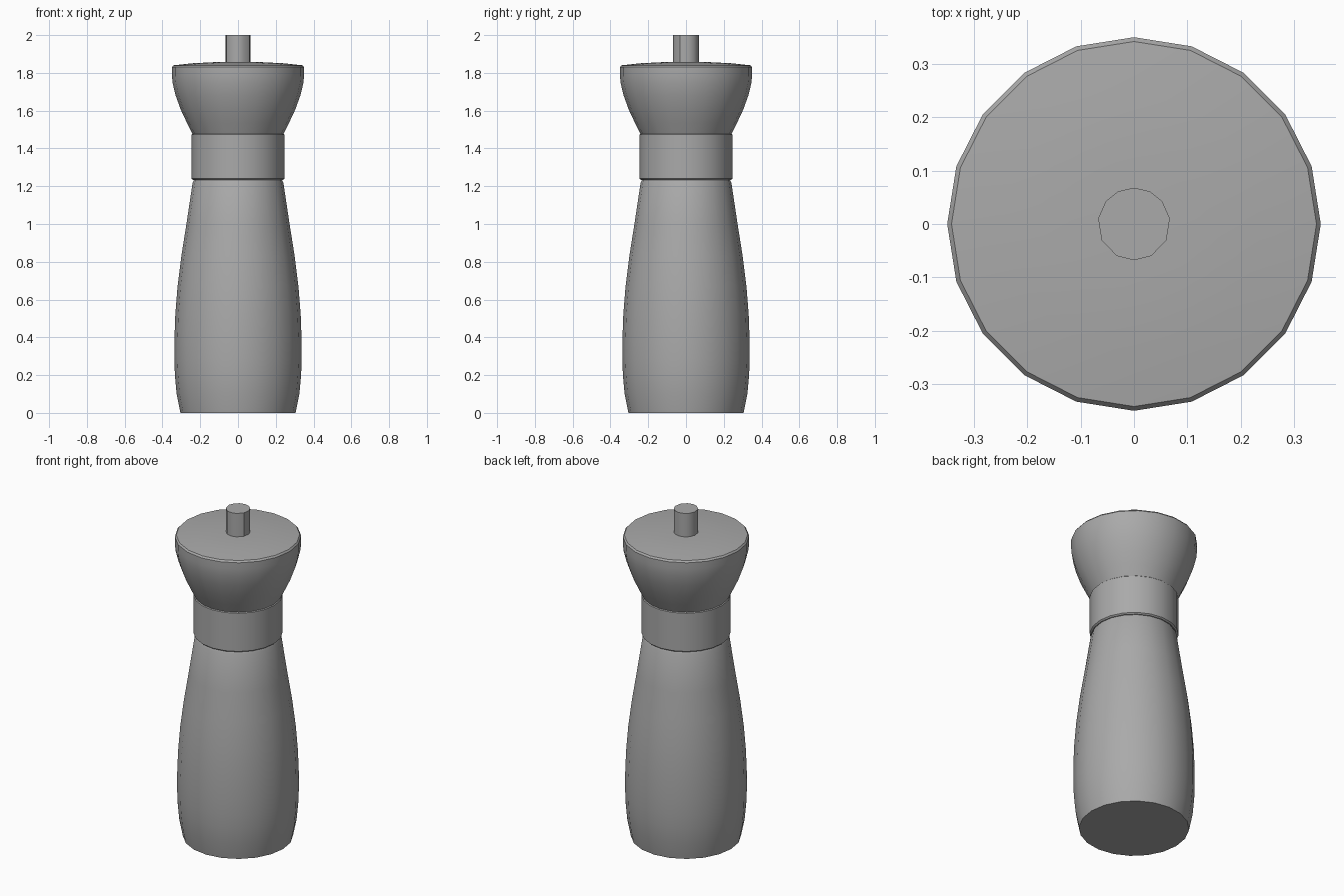
import bpy
import bmesh
from math import cos, sin, radians, pi

cube = bpy.data.objects.get("Cube")
if cube:
    bpy.data.objects.remove(cube, do_unlink=True)

grey = bpy.data.materials.new("plain grey")
grey.use_nodes = True
colour = (0.4, 0.4, 0.4, 1)
grey.diffuse_color = colour
grey.node_tree.nodes["Principled BSDF"].inputs["Base Color"].default_value = colour

ROUND = [2 * pi * i / 20 for i in range(20)]


def turned(name, profile, angles=ROUND):
    """Turn a (radius, height) profile around z and cap both ends."""
    bm = bmesh.new()
    rings = [[bm.verts.new((r * cos(a), r * sin(a), z)) for a in angles]
             for r, z in profile]
    n = len(angles)
    for low, high in zip(rings, rings[1:]):
        for i in range(n):
            j = (i + 1) % n
            bm.faces.new((low[i], low[j], high[j], high[i]))
    bm.faces.new(rings[0][::-1])
    bm.faces.new(rings[-1])
    mesh = bpy.data.meshes.new(name)
    bm.to_mesh(mesh)
    bm.free()
    mesh.materials.append(grey)
    obj = bpy.data.objects.new(name, mesh)
    bpy.context.collection.objects.link(obj)
    bpy.ops.object.select_all(action="DESELECT")
    obj.select_set(True)
    bpy.context.view_layer.objects.active = obj
    bpy.ops.object.shade_smooth_by_angle(angle=radians(35))
    return obj


# Swelling lower body
turned("body", [(0.305, 0), (0.325, 0.1), (0.334, 0.2), (0.337, 0.28),
                (0.337, 0.38), (0.332, 0.52), (0.32, 0.67), (0.3, 0.83),
                (0.273, 1.0), (0.24, 1.22), (0.232, 1.235)])

# Straight collar with softened rims
turned("collar", [(0.238, 1.233), (0.246, 1.24), (0.246, 1.473), (0.24, 1.478)])

# Flared head with a shallow domed lid
turned("head", [(0.24, 1.475), (0.27, 1.535), (0.303, 1.605), (0.33, 1.68),
                (0.346, 1.745), (0.35, 1.79), (0.35, 1.83), (0.342, 1.84),
                (0.24, 1.851), (0.12, 1.857)])

# Small top knob
half = [-62, -27, 9, 39, 64]
steps = [-90] + half + [90] + [180 - a for a in reversed(half)]
turned("knob", [(0.068, 1.84), (0.068, 2.0)], [radians(a) for a in steps])
